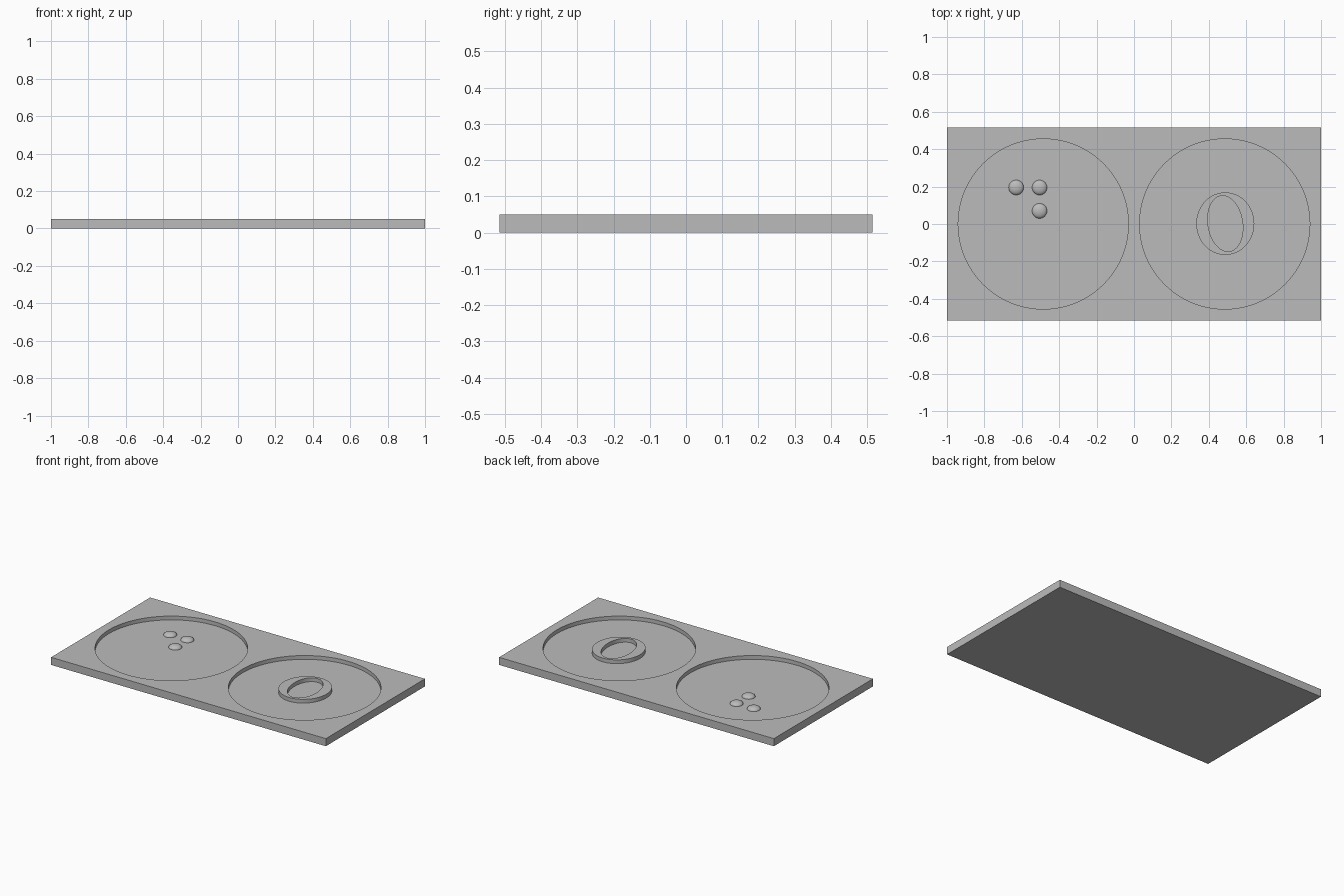
import bpy, bmesh
from math import sin, cos, pi, radians

cube = bpy.data.objects.get("Cube")
if cube:
    bpy.data.objects.remove(cube, do_unlink=True)

HALF_X, HALF_Y, TOP, FLOOR = 1.0, 0.515, 0.05, 0.025
SEGMENTS = 96

grey = bpy.data.materials.new("plain_grey")
grey.use_nodes = True
colour = (0.5, 0.5, 0.5, 1)
grey.diffuse_color = colour
grey.node_tree.nodes["Principled BSDF"].inputs["Base Color"].default_value = colour


def make_object(name, bm):
    bmesh.ops.recalc_face_normals(bm, faces=bm.faces)
    mesh = bpy.data.meshes.new(name)
    bm.to_mesh(mesh)
    bm.free()
    mesh.materials.append(grey)
    obj = bpy.data.objects.new(name, mesh)
    bpy.context.collection.objects.link(obj)
    return obj


def smooth(obj):
    bpy.ops.object.select_all(action='DESELECT')
    obj.select_set(True)
    bpy.context.view_layer.objects.active = obj
    bpy.ops.object.shade_smooth_by_angle(angle=radians(35))


def oval(bm, centre, rx, ry, z, tilt=0):
    """Loop of vertices around a tilted oval."""
    verts = []
    for i in range(SEGMENTS):
        a = 2 * pi * i / SEGMENTS - tilt
        x, y = rx * cos(a), ry * sin(a)
        verts.append(bm.verts.new((centre[0] + x * cos(tilt) - y * sin(tilt),
                                   centre[1] + x * sin(tilt) + y * cos(tilt), z)))
    return verts


def bridge(bm, a, b):
    for i in range(len(a)):
        j = (i + 1) % len(a)
        bm.faces.new((a[i], a[j], b[j], b[i]))


# Rectangular plate
bm = bmesh.new()
bmesh.ops.create_cube(bm, size=1)
for v in bm.verts:
    v.co = (v.co.x * 2 * HALF_X, v.co.y * 2 * HALF_Y, (v.co.z + 0.5) * TOP)
plate = make_object("plate", bm)

# Two round recesses cut into the top
bpy.context.view_layer.objects.active = plate
for side, x in (("right", -0.485), ("left", 0.485)):
    bm = bmesh.new()
    low = oval(bm, (x, 0), 0.455, 0.455, FLOOR)
    high = oval(bm, (x, 0), 0.455, 0.455, TOP * 2)
    bridge(bm, low, high)
    bm.faces.new(low)
    bm.faces.new(high)
    cutter = make_object(side + "_recess_cutter", bm)
    cutter.hide_render = True
    mod = plate.modifiers.new(side + "_recess", 'BOOLEAN')
    mod.operation = 'DIFFERENCE'
    mod.solver = 'EXACT'
    mod.object = cutter
    bpy.ops.object.modifier_apply(modifier=mod.name)
    bpy.data.objects.remove(cutter, do_unlink=True)
smooth(plate)

# Raised oval ring with a tilted opening, level with the plate top
bm = bmesh.new()
loops = []
for rx, ry, tilt in ((0.155, 0.167, 0), (0.0925, 0.15, radians(9))):
    loops.append([oval(bm, (0.488, 0.002), rx, ry, z, tilt) for z in (FLOOR - 0.002, TOP)])
(outer_low, outer_top), (inner_low, inner_top) = loops
bridge(bm, outer_low, outer_top)
bridge(bm, outer_top, inner_top)
bridge(bm, inner_top, inner_low)
bridge(bm, inner_low, outer_low)
smooth(make_object("raised_ring", bm))

# Three low domes
for n, (x, y) in enumerate(((-0.63, 0.195), (-0.505, 0.195), (-0.505, 0.07)), 1):
    bm = bmesh.new()
    bmesh.ops.create_uvsphere(bm, u_segments=32, v_segments=16, radius=1)
    bmesh.ops.delete(bm, geom=[v for v in bm.verts if v.co.z < -0.01], context='VERTS')
    for v in bm.verts:
        v.co = (x + v.co.x * 0.04, y + v.co.y * 0.04, FLOOR + v.co.z * 0.02)
    smooth(make_object(f"dome_{n}", bm))
